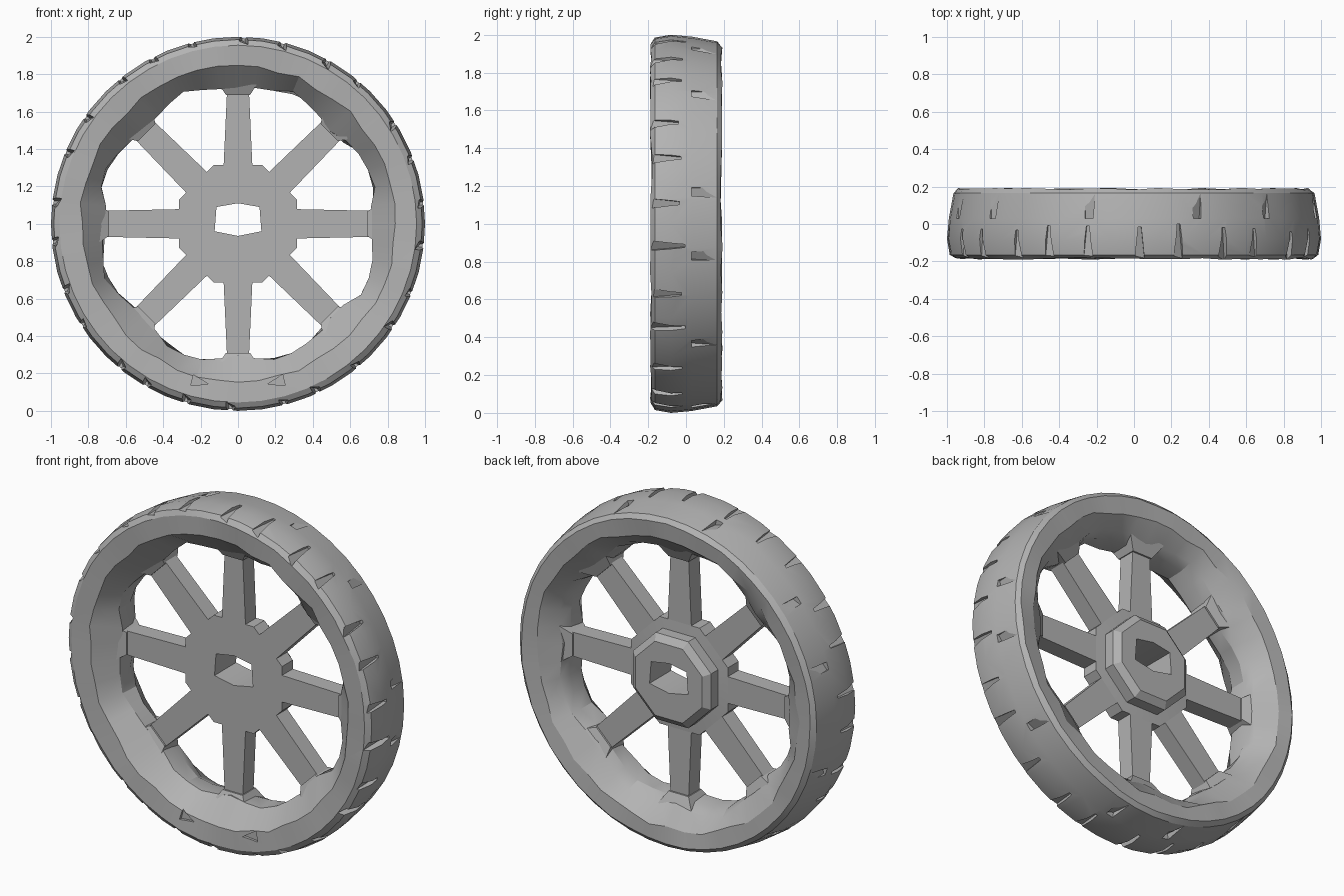
import bpy, bmesh, math, random
from mathutils import Vector

random.seed(4)
CENTRE = 1.0
TAU = math.tau
if "Cube" in bpy.data.objects:
    bpy.data.objects.remove(bpy.data.objects["Cube"])

grey = bpy.data.materials.new("stone grey")
grey.use_nodes = True
grey.diffuse_color = (0.45, 0.45, 0.45, 1)
grey.node_tree.nodes["Principled BSDF"].inputs["Base Color"].default_value = (0.45, 0.45, 0.45, 1)


def polar(a, r, y, t=0.0):
    """Point at radius r and depth y, shifted t along the rim."""
    return Vector((r * math.cos(a) - t * math.sin(a), y,
                   CENTRE + r * math.sin(a) + t * math.cos(a)))


def loft(bm, loops, closed=False):
    rows = [[bm.verts.new(p) for p in loop] for loop in loops]
    n = len(rows[0])
    pairs = list(zip(rows, rows[1:])) + ([(rows[-1], rows[0])] if closed else [])
    for a, b in pairs:
        for i in range(n):
            bm.faces.new((a[i], a[(i + 1) % n], b[(i + 1) % n], b[i]))
    if not closed:
        bm.faces.new(rows[0][::-1])
        bm.faces.new(rows[-1])


def finish(name, bm):
    bmesh.ops.recalc_face_normals(bm, faces=bm.faces)
    mesh = bpy.data.meshes.new(name)
    bm.to_mesh(mesh)
    bm.free()
    mesh.materials.append(grey)
    ob = bpy.data.objects.new(name, mesh)
    bpy.context.collection.objects.link(ob)
    return ob


def cut(ob, cutter):
    mod = ob.modifiers.new("cut", "BOOLEAN")
    mod.operation, mod.solver, mod.object = "DIFFERENCE", "EXACT", cutter
    bpy.context.view_layer.objects.active = ob
    bpy.ops.object.modifier_apply(modifier=mod.name)
    bpy.data.objects.remove(cutter)


def smooth(ob, degrees):
    bpy.ops.object.select_all(action="DESELECT")
    ob.select_set(True)
    bpy.context.view_layer.objects.active = ob
    bpy.ops.object.shade_smooth_by_angle(angle=math.radians(degrees))


# Rim: a worn cross-section swept round, thicker inwards where spokes land
PROFILE = [(0.955, -0.185), (0.985, -0.165), (1.0, -0.08), (0.99, 0.03), (0.965, 0.165),
           (0.94, 0.188), (0.85, 0.178), (0.765, 0.1), (0.735, 0.04), (0.735, -0.06), (0.84, -0.178)]
SEGMENTS = 48
bm = bmesh.new()
loops = []
for s in range(SEGMENTS):
    a = TAU * s / SEGMENTS
    bulge = math.cos(8 * a)
    loop = []
    for r, y in PROFILE:
        if r < 0.8:
            r += -0.025 * bulge + random.uniform(-0.012, 0.012)
        elif r < 0.9:
            r += random.uniform(-0.012, 0.012)
        if r < 0.96:
            y += random.uniform(-0.006, 0.006)
        loop.append(polar(a, r, y))
    loops.append(loop)
loft(bm, loops, closed=True)
rim = finish("rim", bm)

# Chipped tread: tapering nicks from the front edge, square ones at the back
bm = bmesh.new()


def nick(a, y0, y1, w0, w1, depth):
    ends = []
    for y, w, d in ((y0, w0, depth), (y1, w1, depth * 0.5)):
        ends.append([polar(a, 0.985 - d, y, -w), polar(a, 1.06, y, -w),
                     polar(a, 1.06, y, w), polar(a, 0.985 - d * 0.3, y, w)])
    loft(bm, ends)


for i in range(26):
    nick(TAU * (i + random.uniform(0.3, 0.7)) / 26, -0.25, random.uniform(-0.04, 0.0),
         0.032, 0.008, random.uniform(0.015, 0.04))
for i in range(12):
    nick(TAU * (i + random.uniform(0.3, 0.7)) / 12, 0.03, 0.25, 0.022, 0.03, 0.03)
# Two small dents low on the front face
for side in (-1, 1):
    a = -TAU / 4 + side * 0.24
    loft(bm, [[polar(a, 0.87, y, -0.05 * side), polar(a, 0.9, y, 0.04 * side),
               polar(a, 0.84, y, 0.04 * side)] for y in (-0.25, -0.165)])
bmesh.ops.recalc_face_normals(bm, faces=bm.faces)
cut(rim, finish("tread_cutter", bm))
smooth(rim, 24)

# Spokes: eight tapered bars
for k in range(8):
    a = TAU * k / 8
    bm = bmesh.new()
    tip = 0.055 if k % 4 == 2 else 0.068
    loft(bm, [[polar(a, r, y, t * w) for y, t in ((-0.04, -1), (0.06, -1), (0.06, 1), (-0.04, 1))]
              for r, w in ((0.24, 0.08), (0.79, tip))])
    finish(f"spoke_{k + 1}", bm)

# Spoke feet: rough wedges spreading into the rim
for k in range(8):
    a = TAU * k / 8
    bm = bmesh.new()
    loft(bm, [[polar(a, r, y, t * w) for y, t in ((-d, -1), (d + 0.02, -1), (d + 0.02, 1), (-d, 1))]
              for r, w, d in ((0.69, 0.065, 0.05), (0.79, 0.13, 0.1))])
    finish(f"spoke_foot_{k + 1}", bm)

# Hub: octagonal plate with a raised boss behind, pierced by a six-sided hole
bm = bmesh.new()
loft(bm, [[polar(TAU * (i + 0.5) / 8, r, y) for i in range(8)]
          for y, r in ((-0.04, 0.34), (0.06, 0.34), (0.065, 0.275), (0.13, 0.275), (0.16, 0.235))])
hub = finish("hub", bm)
bm = bmesh.new()
hole = [(0, 0.11), (0.115, 0.09), (0.125, -0.04), (0, -0.065), (-0.125, -0.04), (-0.115, 0.09)]
loft(bm, [[(x, y, CENTRE + z) for x, z in hole] for y in (-0.3, 0.3)])
cut(hub, finish("hole_cutter", bm))
smooth(hub, 24)
